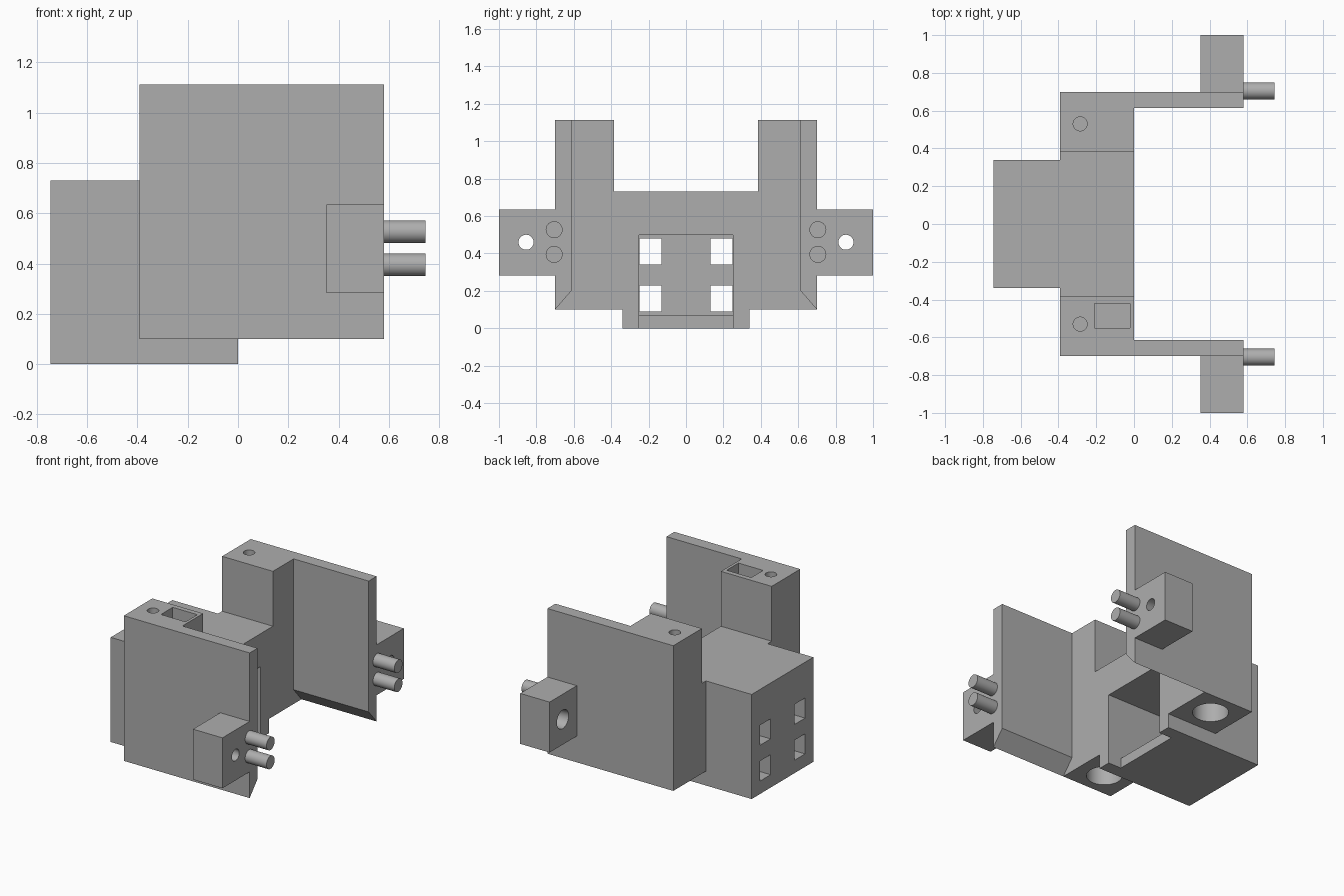
import bpy, bmesh, math
from mathutils import Matrix

cube = bpy.data.objects.get("Cube")
if cube:
    bpy.data.objects.remove(cube, do_unlink=True)

grey = bpy.data.materials.new("plain_grey")
grey.use_nodes = True
colour = (0.42, 0.42, 0.42, 1)
grey.diffuse_color = colour
grey.node_tree.nodes["Principled BSDF"].inputs["Base Color"].default_value = colour


def finish(name, bm):
    bmesh.ops.recalc_face_normals(bm, faces=bm.faces)
    mesh = bpy.data.meshes.new(name)
    bm.to_mesh(mesh)
    bm.free()
    mesh.materials.append(grey)
    ob = bpy.data.objects.new(name, mesh)
    bpy.context.collection.objects.link(ob)
    return ob


def prism(name, profile, x0, x1):
    """Extrude a (y, z) profile from x0 to x1."""
    bm = bmesh.new()
    face = bm.faces.new([bm.verts.new((x0, y, z)) for y, z in profile])
    made = bmesh.ops.extrude_face_region(bm, geom=[face])["geom"]
    verts = [v for v in made if isinstance(v, bmesh.types.BMVert)]
    bmesh.ops.translate(bm, verts=verts, vec=(x1 - x0, 0, 0))
    return finish(name, bm)


def box(name, x, y, z):
    (y0, y1), (z0, z1) = y, z
    return prism(name, [(y0, z0), (y1, z0), (y1, z1), (y0, z1)], *x)


def rod(name, centre, r_low, r_high, length, along_x=False):
    """Cylinder or cone along z, or along x."""
    bm = bmesh.new()
    turn = Matrix.Rotation(math.pi / 2, 4, 'Y') if along_x else Matrix()
    bmesh.ops.create_cone(bm, cap_ends=True, segments=40, radius1=r_low, radius2=r_high,
                          depth=length, matrix=Matrix.Translation(centre) @ turn)
    return finish(name, bm)


def activate(ob):
    bpy.ops.object.select_all(action='DESELECT')
    ob.select_set(True)
    bpy.context.view_layer.objects.active = ob


def cut(ob, *cutters):
    for cutter in cutters:
        cutter.hide_render = True
        mod = ob.modifiers.new("cut", 'BOOLEAN')
        mod.operation = 'DIFFERENCE'
        mod.solver = 'EXACT'
        mod.object = cutter
        activate(ob)
        bpy.ops.object.modifier_apply(modifier=mod.name)
        bpy.data.objects.remove(cutter, do_unlink=True)


def smooth(ob):
    activate(ob)
    bpy.ops.object.shade_smooth_by_angle(angle=math.radians(30))


# Central housing: open cavity, notched floor and four windows
housing = box("central_housing", (-0.745, 0), (-0.34, 0.34), (0, 0.73))
cut(housing,
    box("cavity", (-0.65, 0.1), (-0.25, 0.25), (0.07, 0.5)),
    box("floor_notch", (-0.1, 0.1), (-0.25, 0.25), (-0.1, 0.2)))
for y in (-0.19, 0.19):
    for z in (0.16, 0.41):
        cut(housing, box("window", (-0.9, -0.5), (y - 0.059, y + 0.059), (z - 0.07, z + 0.07)))

for s, side in ((-1, "right"), (1, "left")):
    # Upright shoulder with a wide bore below and a small hole on top
    shoulder = prism(side + "_shoulder",
                     [(s * y, z) for y, z in ((0.34, 0.1), (0.7, 0.1), (0.7, 1.113),
                                              (0.385, 1.113), (0.385, 0.73), (0.34, 0.73))],
                     -0.392, 0)
    cut(shoulder,
        rod("bore", (-0.195, s * 0.525, 0.35), 0.115, 0.115, 0.7),
        rod("top_hole", (-0.285, s * 0.53, 1), 0.037, 0.037, 0.5))
    if s < 0:
        cut(shoulder, box("pocket", (-0.21, -0.02), (-0.55, -0.42), (0.93, 1.3)))
    smooth(shoulder)

    # Side wall, bevelled along its lower inner edge
    prism(side + "_wall",
          [(s * y, z) for y, z in ((0.7, 0.1), (0.7, 1.113), (0.613, 1.113), (0.613, 0.2))],
          0, 0.58)

    # Mounting ear with a tapered screw hole
    ear = box(side + "_ear", (0.353, 0.58), sorted((s * 0.7, s * 1.0)), (0.283, 0.635))
    cut(ear, rod("screw_hole", (0.4665, s * 0.855, 0.46), 0.066, 0.039, 0.25, True))
    smooth(ear)

    # Pair of locating pins
    for z, level in ((0.395, "lower"), (0.527, "upper")):
        smooth(rod(f"{side}_{level}_pin", (0.6625, s * 0.705, z), 0.045, 0.045, 0.165, True))
